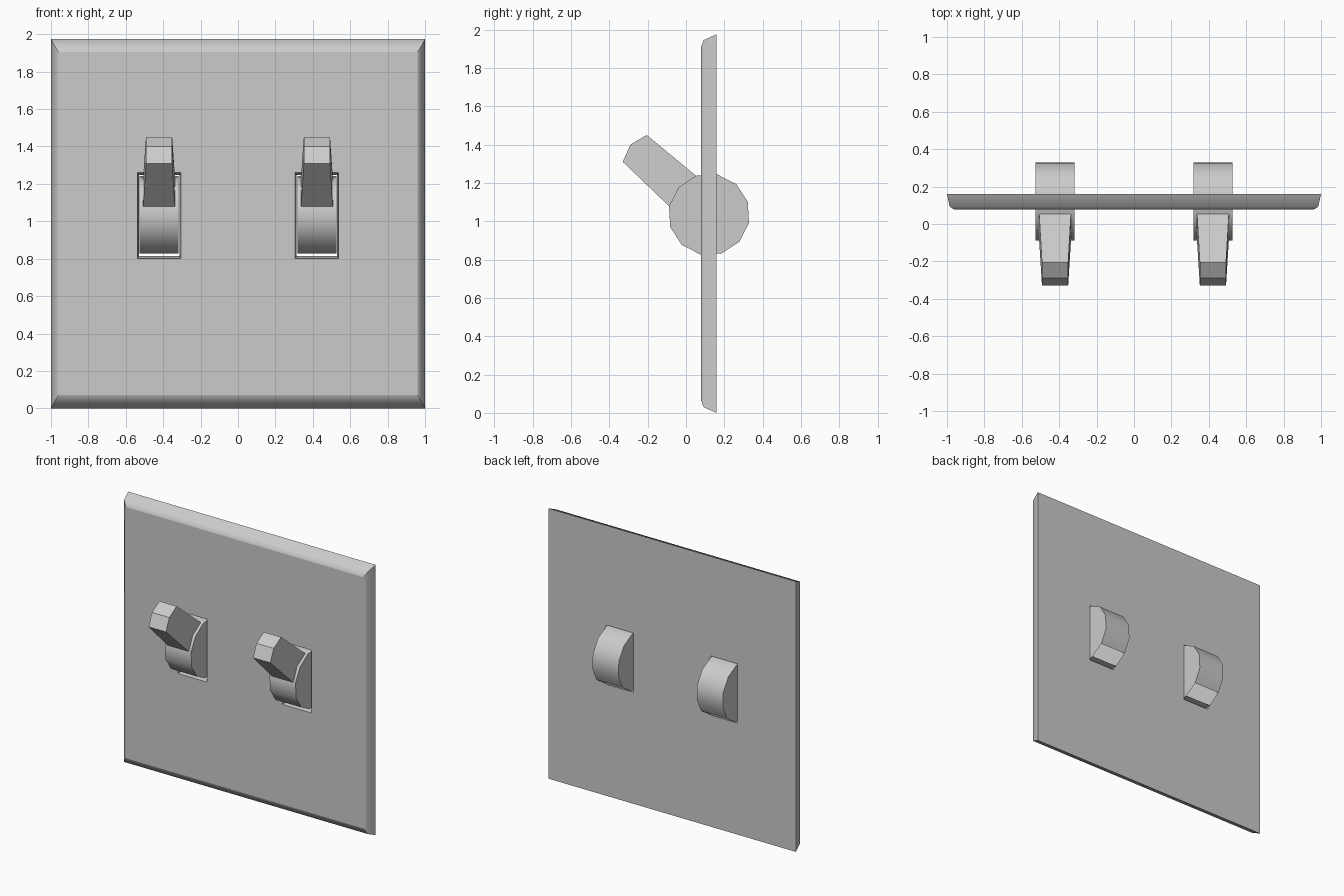
import bpy, bmesh, math

if "Cube" in bpy.data.objects:
    bpy.data.objects.remove(bpy.data.objects["Cube"])


def make_object(name, bm):
    bmesh.ops.recalc_face_normals(bm, faces=bm.faces)
    mesh = bpy.data.meshes.new(name)
    bm.to_mesh(mesh)
    bm.free()
    ob = bpy.data.objects.new(name, mesh)
    bpy.context.collection.objects.link(ob)
    return ob


def loft_rects(name, rings, cx=0.0):
    """Loft upright rectangles (y, half_width, z_low, z_high)."""
    bm = bmesh.new()
    loops = [[bm.verts.new((cx + sx * w, y, z))
              for sx, z in ((-1, lo), (1, lo), (1, hi), (-1, hi))]
             for y, w, lo, hi in rings]
    for a, b in zip(loops, loops[1:]):
        for i in range(4):
            j = (i + 1) % 4
            bm.faces.new((a[i], a[j], b[j], b[i])).smooth = True
            bm.edges.get((a[i], b[i])).smooth = False
    for cap in (loops[0], loops[-1]):
        face = bm.faces.new(cap)
        for e in face.edges:
            e.smooth = False
    return make_object(name, bm)


def extrude_profile(name, profile, cx, open_side=None, smooth=False):
    """Extrude (y, z, half_width) points sideways around cx."""
    bm = bmesh.new()
    left = [bm.verts.new((cx - w, y, z)) for y, z, w in profile]
    right = [bm.verts.new((cx + w, y, z)) for y, z, w in profile]
    n = len(profile)
    for i in range(n):
        if i == open_side:
            continue
        j = (i + 1) % n
        bm.faces.new((left[i], left[j], right[j], right[i])).smooth = smooth
    for cap in (left, right):
        face = bm.faces.new(cap)
        for e in face.edges:
            e.smooth = False
    return make_object(name, bm)


# wall plate with rounded front edges
plate = loft_rects("wall_plate", [
    (0.16, 1.0, 0.0, 1.975),
    (0.092, 0.985, 0.03, 1.945),
    (0.077, 0.96, 0.07, 1.905),
])

# twelve-sided rocker drum profile
drum = []
for k in range(12):
    a = math.radians(18 + 30 * k)
    drum.append((0.12 + 0.213 * math.cos(a), 1.035 + 0.213 * math.sin(a), 0.105))

# tapered lever profile
lever = [(-0.09, 1.08, 0.085), (-0.33, 1.31, 0.07), (-0.29, 1.40, 0.07),
         (-0.205, 1.45, 0.07), (0.055, 1.235, 0.085)]

for side, cx in (("left", -0.422), ("right", 0.422)):
    # flared slot through the plate
    cutter = loft_rects(side + "_slot_cutter", [
        (0.06, 0.118, 0.798, 1.262), (0.18, 0.106, 0.818, 1.245)], cx)
    cutter.hide_render = True
    cutter.hide_set(True)
    cut = plate.modifiers.new(side + "_slot", 'BOOLEAN')
    cut.operation = 'DIFFERENCE'
    cut.solver = 'EXACT'
    cut.object = cutter
    # drum, open at its lower back, and the lever
    extrude_profile(side + "_switch_drum", drum, cx, open_side=9, smooth=True)
    extrude_profile(side + "_switch_lever", lever, cx)
